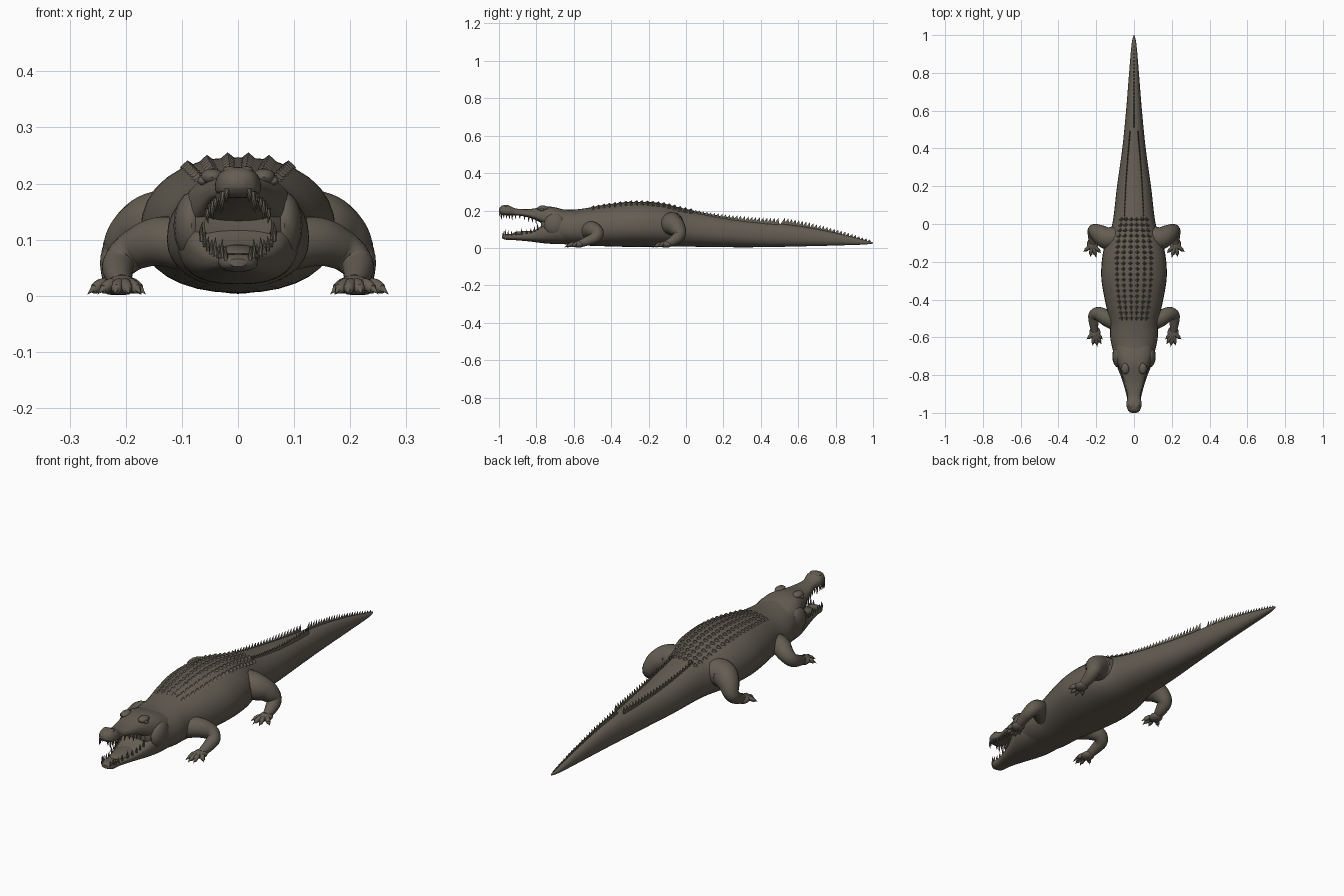
import bpy, bmesh, math
from mathutils import Vector, Matrix

cube = bpy.data.objects.get("Cube")
if cube:
    bpy.data.objects.remove(cube)

hide = bpy.data.materials.new("brown_grey_hide")
hide.use_nodes = True
colour = (0.125, 0.108, 0.084, 1)
hide.diffuse_color = colour
hide.node_tree.nodes["Principled BSDF"].inputs["Base Color"].default_value = colour
parts = []


def finish(name, bm, mirror=False):
    bmesh.ops.recalc_face_normals(bm, faces=bm.faces)
    mesh = bpy.data.meshes.new(name)
    bm.to_mesh(mesh)
    bm.free()
    mesh.materials.append(hide)
    ob = bpy.data.objects.new(name, mesh)
    bpy.context.collection.objects.link(ob)
    if mirror:
        ob.modifiers.new("Mirror", 'MIRROR').use_clip = False
    parts.append(ob)
    return ob


def smooth_path(rows, steps):
    """Catmull-Rom interpolation of rows of numbers."""
    rows = [Vector(r) for r in rows]
    out = []
    for i in range(len(rows) - 1):
        a, b, c, d = (rows[min(max(i + k, 0), len(rows) - 1)] for k in (-1, 0, 1, 2))
        for s in range(steps):
            t = s / steps
            out.append(b + (c - a) * t / 2 + (a * 2 - b * 5 + c * 4 - d) * t * t / 2
                       + (b * 3 - a - c * 3 + d) * t ** 3 / 2)
    return out + [rows[-1]]


def skin(bm, rings):
    """Bridge rings of coordinates and close both ends."""
    loops = [[bm.verts.new(p) for p in ring] for ring in rings]
    n = len(loops[0])
    for a, b in zip(loops, loops[1:]):
        for i in range(n):
            bm.faces.new((a[i], a[(i + 1) % n], b[(i + 1) % n], b[i]))
    bm.faces.new(loops[0])
    bm.faces.new(loops[-1])


def section(y, w, low, high, power, belly):
    """Rounded cross-section whose widest line is at the belly fraction."""
    mid = low + (high - low) * belly
    ring = []
    for i in range(32):
        c, s = math.cos(i * math.tau / 32), math.sin(i * math.tau / 32)
        px, pz = (math.copysign(abs(v) ** (2 / power), v) for v in (c, s))
        ring.append((w * px, y, mid + pz * ((high - mid) if s > 0 else (mid - low))))
    return ring


def loft(name, rows, power=2.2, belly=0.45):
    rows = smooth_path(rows, 5)
    bm = bmesh.new()
    skin(bm, [section(*r, power, belly) for r in rows])
    finish(name, bm)
    return rows


def tube(bm, rows, steps=5, sides=14):
    """Tapered round limb through (x, y, z, radius) points."""
    rows = smooth_path(rows, steps)
    rings = []
    for i, r in enumerate(rows):
        along = (rows[min(i + 1, len(rows) - 1)] - rows[max(i - 1, 0)]).xyz.normalized()
        u = along.cross(Vector((0.2, 0, 1))).normalized()
        v = along.cross(u)
        rings.append([r.xyz + (u * math.cos(a) + v * math.sin(a)) * max(r.w, 0.0005)
                      for a in (k * math.tau / sides for k in range(sides))])
    skin(bm, rings)


def ball(bm, centre, size, detail=16):
    bmesh.ops.create_uvsphere(bm, u_segments=detail, v_segments=detail // 2, radius=1,
                              matrix=Matrix.Translation(centre) @ Matrix.Diagonal((*size, 1)))


def spike(bm, base, tip, wide, long):
    """Four-sided scale or fin with a leaning tip."""
    x, y, z = base
    foot = [bm.verts.new(p) for p in ((x + wide, y, z), (x, y + long, z),
                                      (x - wide, y, z), (x, y - long, z))]
    top = bm.verts.new(tip)
    bm.faces.new(foot)
    for i in range(4):
        bm.faces.new((foot[i], foot[(i + 1) % 4], top))


# Trunk, neck and tail: y, half width, underside, top
trunk = loft("body_and_tail", [
    (-0.775, 0.06, 0.09, 0.17), (-0.73, 0.095, 0.035, 0.21), (-0.67, 0.112, 0.022, 0.207),
    (-0.6, 0.126, 0.016, 0.205), (-0.52, 0.128, 0.012, 0.215), (-0.4, 0.155, 0.008, 0.235),
    (-0.27, 0.174, 0.005, 0.247), (-0.13, 0.16, 0.006, 0.238), (0, 0.115, 0.007, 0.208),
    (0.2, 0.09, 0.004, 0.168), (0.4, 0.062, 0.004, 0.14), (0.6, 0.042, 0.008, 0.118),
    (0.8, 0.026, 0.013, 0.08), (0.95, 0.013, 0.018, 0.043), (1, 0.002, 0.024, 0.03)])


def back_height(x, y):
    for a, b in zip(trunk, trunk[1:]):
        if a[0] <= y <= b[0]:
            _, w, low, high = a.lerp(b, (y - a[0]) / (b[0] - a[0]))
            mid = low + (high - low) * 0.45
            return mid + (high - mid) * max(0, 1 - (abs(x) / w) ** 2.2) ** (1 / 2.2)
    return 0.03


# Open jaws
upper = loft("upper_jaw", [
    (-1, 0.012, 0.192, 0.208), (-0.985, 0.032, 0.178, 0.226), (-0.95, 0.041, 0.174, 0.228),
    (-0.91, 0.034, 0.174, 0.211), (-0.85, 0.05, 0.165, 0.207), (-0.8, 0.063, 0.147, 0.213),
    (-0.75, 0.082, 0.12, 0.221), (-0.7, 0.099, 0.1, 0.217), (-0.62, 0.1, 0.1, 0.195)], 2.5, 0.35)
lower = loft("lower_jaw", [
    (-0.985, 0.014, 0.052, 0.066), (-0.965, 0.033, 0.044, 0.074), (-0.92, 0.037, 0.042, 0.074),
    (-0.85, 0.055, 0.036, 0.082), (-0.8, 0.072, 0.03, 0.1), (-0.76, 0.088, 0.025, 0.126),
    (-0.7, 0.106, 0.021, 0.155), (-0.62, 0.11, 0.02, 0.16)], 2.6, 0.6)

# Teeth along both jaw edges
for name, rows, edge, way in (("upper_teeth", upper, 2, -1), ("lower_teeth", lower, 3, 1)):
    bm = bmesh.new()
    for i, r in enumerate(rows[3:-14:2]):
        size = 0.03 if i % 4 == 1 else 0.021
        x, z = r[1] * 0.84, r[edge] - way * 0.007
        tube(bm, [(x, r[0], z, 0.005), (x * 1.04, r[0] - 0.002, z + way * size * 0.6, 0.0035),
                  (x, r[0], z + way * (size + 0.004), 0)], 2, 7)
    finish(name, bm, True)

# Head details
bm = bmesh.new()
ball(bm, (0.046, -0.765, 0.212), (0.021, 0.03, 0.015))
finish("brow", bm, True)
bm = bmesh.new()
ball(bm, (0.063, -0.77, 0.205), (0.009, 0.011, 0.008))
finish("eye", bm, True)
bm = bmesh.new()
ball(bm, (0.014, -0.962, 0.222), (0.014, 0.017, 0.009))
finish("nostril", bm, True)
bm = bmesh.new()
ball(bm, (0.083, -0.7, 0.125), (0.032, 0.06, 0.06))
finish("cheek", bm, True)
bm = bmesh.new()
ball(bm, (0, -0.83, 0.075), (0.045, 0.1, 0.017))
finish("tongue", bm)

# Limbs with spread toes and claws
limbs = {
    "front": ([(0.08, -0.525, 0.09, 0.048), (0.14, -0.5, 0.097, 0.044), (0.187, -0.475, 0.08, 0.036),
               (0.212, -0.485, 0.056, 0.03), (0.213, -0.525, 0.038, 0.025), (0.208, -0.572, 0.021, 0.018)],
              (0.207, -0.575), [(0.165, -0.61), (0.172, -0.637), (0.194, -0.65), (0.22, -0.645), (0.25, -0.61)]),
    "hind": ([(0.07, -0.07, 0.13, 0.06), (0.14, -0.075, 0.128, 0.06), (0.185, -0.05, 0.108, 0.048),
              (0.212, -0.035, 0.069, 0.034), (0.217, -0.065, 0.04, 0.027), (0.221, -0.105, 0.022, 0.018)],
             (0.22, -0.108), [(0.174, -0.155), (0.2, -0.178), (0.232, -0.175), (0.268, -0.148)]),
}
for name, (path, foot, toes) in limbs.items():
    bm = bmesh.new()
    tube(bm, path, 6, 18)
    finish(name + "_leg", bm, True)
    bm = bmesh.new()
    ball(bm, (*foot, 0.019), (0.03, 0.034, 0.018))
    for tx, ty in toes:
        dx, dy = tx - foot[0], ty - foot[1]
        spots = ((0.2, 0.02, 0.012), (0.5, 0.02, 0.011), (0.75, 0.012, 0.009), (0.82, 0.011, 0.005), (1, 0.003, 0))
        tube(bm, [(foot[0] + dx * t, foot[1] + dy * t, z, r) for t, z, r in spots], 3, 10)
    finish(name + "_foot", bm, True)

# Rows of ridged scales over the neck and back
bm = bmesh.new()
for row in range(19):
    y = -0.5 + row * 0.029
    for x in (0.018, 0.054, 0.088):
        x *= 0.72 + 0.28 * math.sin(math.pi * row / 18)
        z = back_height(x, y)
        spike(bm, (x, y, z - 0.004), (x * 1.03, y + 0.006, z + 0.009), 0.016, 0.015)
finish("back_scales", bm, True)

# Twin ridges that run together, then a single fin to the tail tip
bm = bmesh.new()
for i in range(24):
    t = i / 23
    y, x = 0.02 + 0.46 * t, 0.05 - 0.029 * t ** 1.5
    z = back_height(x, y)
    spike(bm, (x, y, z - 0.012), (x, y + 0.014, z + 0.012 + 0.021 * t), 0.005, 0.019)
finish("twin_tail_ridges", bm, True)
bm = bmesh.new()
for i in range(25):
    t = i / 24
    y = 0.515 + 0.455 * t
    z = back_height(0, y)
    spike(bm, (0, y, z - 0.012), (0, y + 0.014, z + 0.034 - 0.027 * t), 0.006 - 0.003 * t, 0.018)
finish("tail_fin", bm)

# Soft shading that keeps scale and claw edges crisp
bpy.ops.object.select_all(action='DESELECT')
for ob in parts:
    ob.select_set(True)
bpy.context.view_layer.objects.active = parts[0]
bpy.ops.object.shade_smooth_by_angle(angle=math.radians(40))
